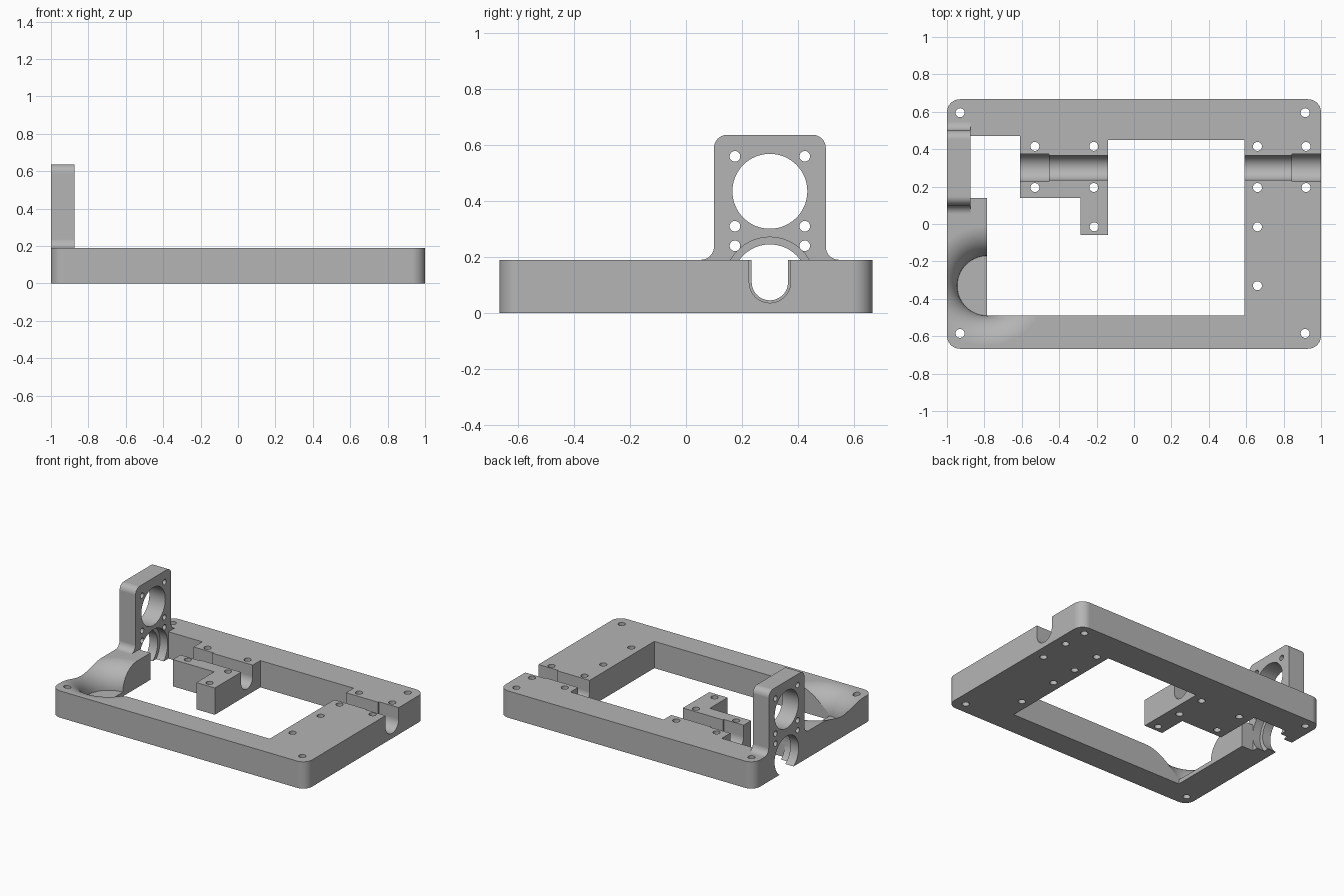
import bpy, bmesh
from math import sin, cos, pi, radians

cube = bpy.data.objects.get("Cube")
if cube:
    bpy.data.objects.remove(cube, do_unlink=True)

grey = bpy.data.materials.new("machined grey")
grey.use_nodes = True
GREY = (0.46, 0.46, 0.46, 1)
grey.diffuse_color = GREY
grey.node_tree.nodes["Principled BSDF"].inputs["Base Color"].default_value = GREY

H = 0.19                 # plate thickness
SHAFT = (0.3, 0.11)      # shaft axis in y, z


def arc(c, r, a0, a1, n=12):
    """Points on an arc, angles in degrees."""
    steps = [radians(a0 + (a1 - a0) * i / n) for i in range(n + 1)]
    return [(c[0] + r * cos(a), c[1] + r * sin(a)) for a in steps]


def circle(c, r, n=32):
    return arc(c, r, 0, 360, n)[:-1]


def finish(name, bm):
    bmesh.ops.recalc_face_normals(bm, faces=bm.faces)
    mesh = bpy.data.meshes.new(name)
    bm.to_mesh(mesh)
    bm.free()
    mesh.materials.append(grey)
    ob = bpy.data.objects.new(name, mesh)
    bpy.context.collection.objects.link(ob)
    return ob


def prism(name, outline, lo, hi, axis="z"):
    """Extrude a 2D outline along z (outline in x, y) or x (outline in y, z)."""
    place = (lambda a, b, t: (a, b, t)) if axis == "z" else (lambda a, b, t: (t, a, b))
    bm = bmesh.new()
    low = [bm.verts.new(place(a, b, lo)) for a, b in outline]
    high = [bm.verts.new(place(a, b, hi)) for a, b in outline]
    bm.faces.new(low)
    bm.faces.new(high)
    for i in range(len(low)):
        j = (i + 1) % len(low)
        bm.faces.new((low[i], low[j], high[j], high[i]))
    return finish(name, bm)


def lathe(name, profile, centre, n=96):
    """Revolve an (r, z) profile that starts and ends on the axis."""
    bm = bmesh.new()
    verts = [bm.verts.new((r, 0, z)) for r, z in profile]
    edges = [bm.edges.new(p) for p in zip(verts, verts[1:])]
    bmesh.ops.spin(bm, geom=verts + edges, cent=(0, 0, 0), axis=(0, 0, 1),
                   angle=2 * pi, steps=n)
    bmesh.ops.remove_doubles(bm, verts=bm.verts, dist=1e-5)
    bmesh.ops.translate(bm, verts=bm.verts, vec=(*centre, 0))
    return finish(name, bm)


def combine(target, tool, operation="DIFFERENCE"):
    mod = target.modifiers.new("combine", "BOOLEAN")
    mod.operation, mod.solver, mod.object = operation, "EXACT", tool
    bpy.context.view_layer.objects.active = target
    bpy.ops.object.modifier_apply(modifier=mod.name)
    bpy.data.objects.remove(tool, do_unlink=True)


# Base plate with rounded corners
R = 0.07
corners = [(1 - R, 0.667 - R), (R - 1, 0.667 - R), (R - 1, R - 0.667), (1 - R, R - 0.667)]
outline = [p for i, c in enumerate(corners) for p in arc(c, R, 90 * i, 90 * i + 90)]
plate = prism("frame_plate", outline, 0, H)

# Stepped window that leaves the inner shaft block and its short arm
window = [(-0.785, -0.49), (0.592, -0.49), (0.592, 0.45), (-0.14, 0.45), (-0.14, -0.06),
          (-0.285, -0.06), (-0.285, 0.14), (-0.61, 0.14), (-0.61, 0.47),
          (-0.875, 0.47), (-0.875, 0.14), (-0.785, 0.14)]
combine(plate, prism("window_cutter", window, -0.1, 0.4))

# Upright mounting bracket with rounded top and flared foot
r, top = 0.047, 0.637
bracket = ([(0.5 + r, 0.1)] + arc((0.5 + r, H + r), r, 270, 180)
           + arc((0.5 - r, top - r), r, 0, 90) + arc((0.1 + r, top - r), r, 90, 180)
           + arc((0.1 - r, H + r), r, 0, -90) + [(0.1 - r, 0.1)])
combine(plate, prism("bracket", bracket, -1, -0.875, "x"), "UNION")

# Bracket bores: large opening, shaft bore, its counterbore and the screw holes
combine(plate, prism("opening", circle((0.3, 0.435), 0.134, 64), -1.1, -0.8, "x"))
combine(plate, prism("bore", circle(SHAFT, 0.135, 64), -1.1, -0.8, "x"))
combine(plate, prism("counterbore", circle(SHAFT, 0.161, 64), -0.935, -0.8, "x"))
for y in (0.175, 0.425):
    for z in (0.24, 0.31, 0.56):
        combine(plate, prism("screw", circle((y, z), 0.019, 24), -1.1, -0.8, "x"))

# U-shaped shaft channels with wider bearing seats
for lo, hi, rad in ((0.5, 1.1, 0.065), (0.845, 1.1, 0.074),
                    (-0.7, -0.1, 0.065), (-0.7, -0.455, 0.074)):
    y = SHAFT[0]
    channel = arc(SHAFT, rad, 180, 360, 24) + [(y + rad, 0.3), (y - rad, 0.3)]
    combine(plate, prism("channel", channel, lo, hi, "x"))

# Round recess with a rolled rim in the front corner
floor = 0.03
roll = H - floor
rim = arc((0.16 + roll, floor), roll, 180, 90, 16)
combine(plate, lathe("recess", [(0, floor)] + rim + [(0.16 + roll, 0.3), (0, 0.3)],
                     (-0.785, -0.33)))

# Vertical screw holes
holes = [(x, y) for x in (-0.93, 0.915) for y in (-0.585, 0.595)]
holes += [(x, y) for x in (-0.53, -0.215, 0.66, 0.92) for y in (0.195, 0.415)]
holes += [(-0.213, -0.015), (0.66, -0.015), (0.66, -0.33)]
for spot in holes:
    combine(plate, prism("screw", circle(spot, 0.024, 24), -0.1, 0.4))

# Smooth rounded surfaces, keep flat faces flat
for ob in bpy.context.selected_objects:
    ob.select_set(False)
plate.select_set(True)
bpy.context.view_layer.objects.active = plate
bpy.ops.object.shade_smooth_by_angle(angle=radians(30))
weighted = plate.modifiers.new("flat faces", "WEIGHTED_NORMAL")
weighted.keep_sharp = True
